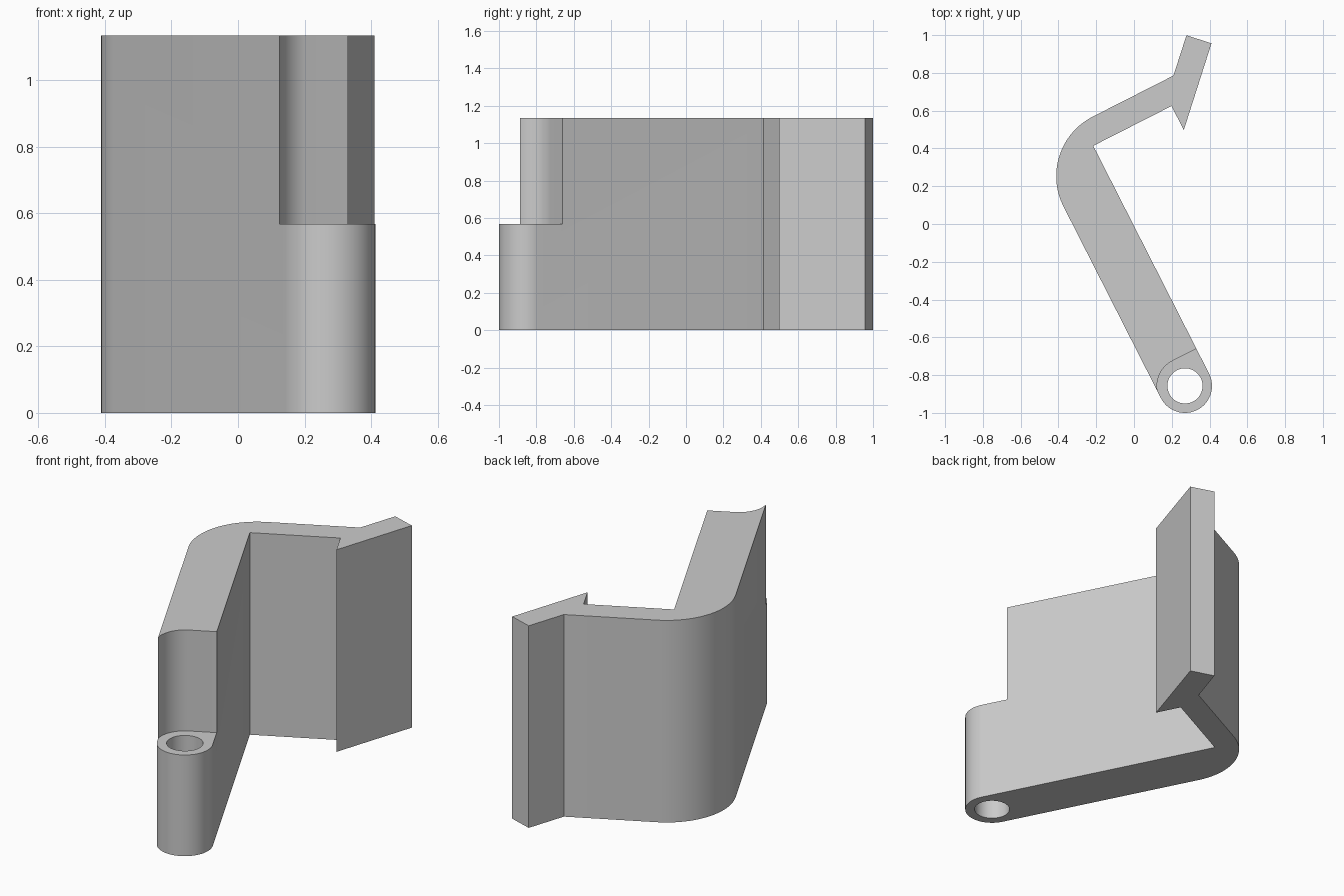
import bpy, bmesh
from math import sin, cos, radians

default = bpy.data.objects.get("Cube")
if default:
    bpy.data.objects.remove(default, do_unlink=True)

HEIGHT, STEP = 1.135, 0.568        # full height, top of the knuckle
PIN, TURN = (0.27, -0.857), radians(26.95)
R, HOLE, CLEAR = 0.143, 0.093, 0.148

grey = bpy.data.materials.new("plain grey")
grey.use_nodes = True
grey.diffuse_color = (0.6, 0.6, 0.6, 1)
grey.node_tree.nodes["Principled BSDF"].inputs["Base Color"].default_value = (0.6, 0.6, 0.6, 1)


def arc(cx, cy, r, start, end, steps):
    angles = [radians(start + (end - start) * i / steps) for i in range(steps + 1)]
    return [(cx + r * cos(a), cy + r * sin(a)) for a in angles]


def prism(name, outline, z0, z1):
    """Extrude an outline drawn around the pin, with the long arm along +y."""
    bm = bmesh.new()
    face = bm.faces.new([bm.verts.new((x, y, z0)) for x, y in outline])
    top = bmesh.ops.extrude_face_region(bm, geom=[face])["geom"]
    bmesh.ops.translate(bm, vec=(0, 0, z1 - z0),
                        verts=[v for v in top if isinstance(v, bmesh.types.BMVert)])
    bmesh.ops.recalc_face_normals(bm, faces=bm.faces)
    mesh = bpy.data.meshes.new(name)
    bm.to_mesh(mesh)
    bm.free()
    mesh.materials.append(grey)
    obj = bpy.data.objects.new(name, mesh)
    bpy.context.collection.objects.link(obj)
    obj.location = (*PIN, 0)
    obj.rotation_euler.z = TURN
    return obj


# Bracket: rounded knuckle end, long arm, rounded elbow, short arm, hook
BEND, BACK, INNER = 0.354, 1.492, 1.353
outline = arc(0, 0, R, 180, 360, 40)
outline += [(R, INNER), (0.608, INNER), (0.608, 1.21),
            (0.947, 1.553), (0.848, 1.651), (0.69, BACK)]
outline += arc(BEND - R, BACK - BEND, BEND, 90, 180, 32)
bracket = prism("hinge_bracket", outline, 0, HEIGHT)

# Cutters: pin hole, and clearance above the knuckle
hole = prism("pin_hole_cutter", arc(0, 0, HOLE, 0, 354, 59), -0.1, HEIGHT + 0.1)
clearance = prism("knuckle_clearance_cutter",
                  arc(0, 0, CLEAR, 90, 180, 24)
                  + [(-CLEAR, -0.3), (0.3, -0.3), (0.3, CLEAR)],
                  STEP, HEIGHT + 0.1)

bpy.ops.object.select_all(action="DESELECT")
bpy.context.view_layer.objects.active = bracket
bracket.select_set(True)
for cutter in (clearance, hole):
    mod = bracket.modifiers.new(cutter.name, "BOOLEAN")
    mod.operation, mod.solver, mod.object = "DIFFERENCE", "EXACT", cutter
    bpy.ops.object.modifier_apply(modifier=mod.name)
    bpy.data.objects.remove(cutter, do_unlink=True)

bpy.ops.object.shade_smooth_by_angle(angle=radians(30))
